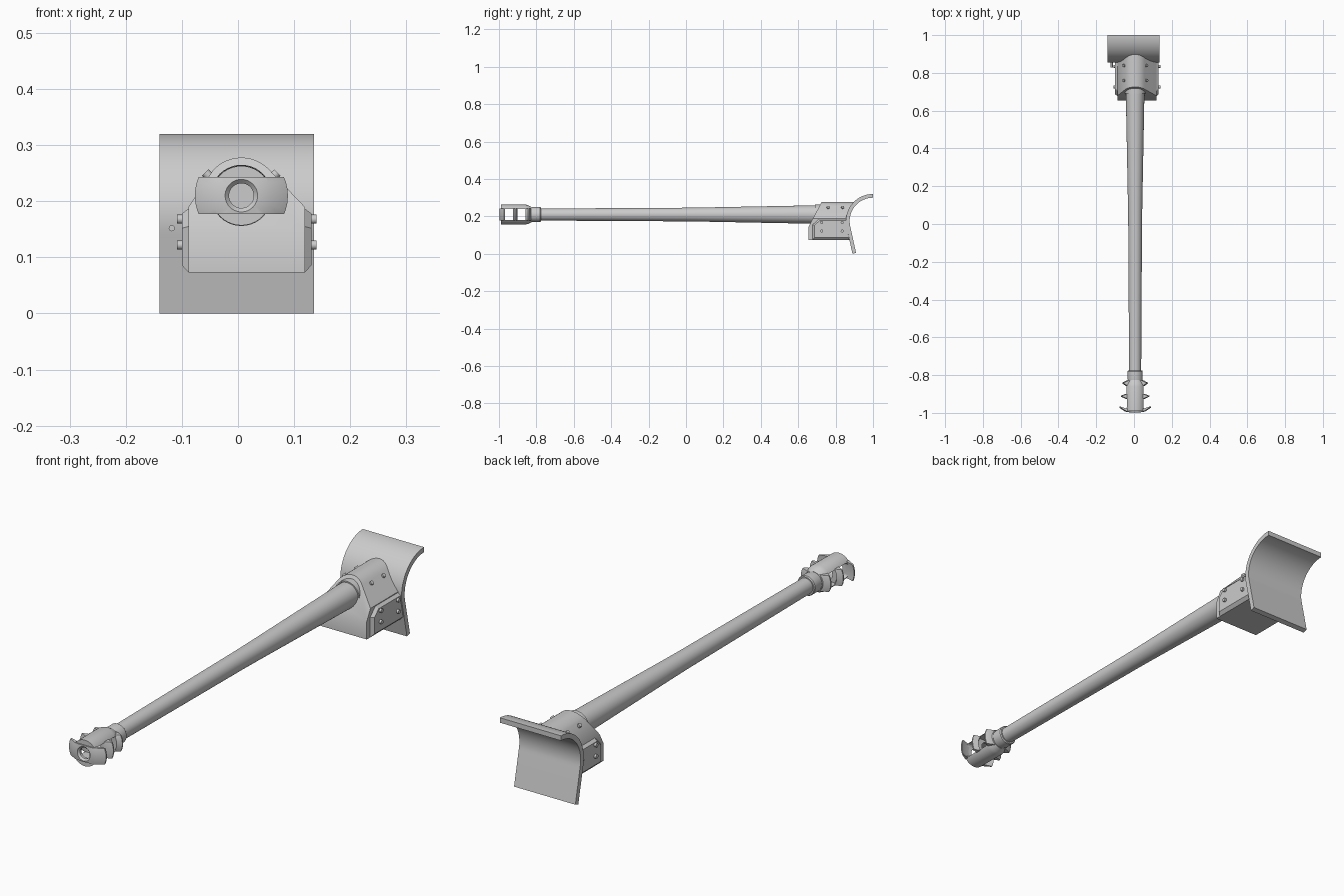
import bpy, bmesh, math
from mathutils import Vector, Matrix

if "Cube" in bpy.data.objects:
    bpy.data.objects.remove(bpy.data.objects["Cube"])

AX, AZ = 0.006, 0.21          # barrel axis
grey = bpy.data.materials.new("plain grey")
grey.diffuse_color = (0.6, 0.6, 0.6, 1)
grey.use_nodes = True
grey.node_tree.nodes["Principled BSDF"].inputs["Base Color"].default_value = grey.diffuse_color


def finish(name, bm, smooth=True):
    bmesh.ops.recalc_face_normals(bm, faces=bm.faces)
    me = bpy.data.meshes.new(name)
    bm.to_mesh(me)
    bm.free()
    me.materials.append(grey)
    ob = bpy.data.objects.new(name, me)
    bpy.context.collection.objects.link(ob)
    bpy.ops.object.select_all(action='DESELECT')
    ob.select_set(True)
    bpy.context.view_layer.objects.active = ob
    if smooth:
        bpy.ops.object.shade_smooth_by_angle(angle=math.radians(35))
    return ob


def lathe(name, prof, closed=False, clip=None, n=40):
    """Revolve (y, radius) points about the barrel axis; clip trims it flat above and below."""
    bm = bmesh.new()
    rings = []
    for y, r in prof:
        rings.append([bm.verts.new((AX + r * math.cos(2 * math.pi * i / n), y,
                                    AZ + r * math.sin(2 * math.pi * i / n))) for i in range(n)])
    pairs = list(zip(rings, rings[1:]))
    if closed:
        pairs.append((rings[-1], rings[0]))
    else:
        bm.faces.new(rings[0])
        bm.faces.new(rings[-1])
    for a, b in pairs:
        for i in range(n):
            bm.faces.new((a[i], a[(i + 1) % n], b[(i + 1) % n], b[i]))
    if clip:
        for s in (1, -1):
            res = bmesh.ops.bisect_plane(bm, geom=bm.verts[:] + bm.edges[:] + bm.faces[:],
                                         plane_co=(0, 0, AZ + s * clip), plane_no=(0, 0, s),
                                         clear_outer=True)
            cut = [e for e in res['geom_cut'] if isinstance(e, bmesh.types.BMEdge)]
            bmesh.ops.edgeloop_fill(bm, edges=cut)
    return finish(name, bm)


def loft(name, a, b, smooth=True):
    """Closed solid between two matching outlines."""
    bm = bmesh.new()
    va, vb = [bm.verts.new(p) for p in a], [bm.verts.new(p) for p in b]
    bm.faces.new(va)
    bm.faces.new(vb)
    for i in range(len(a)):
        j = (i + 1) % len(a)
        bm.faces.new((va[i], va[j], vb[j], vb[i]))
    return finish(name, bm, smooth)


def bolt(name, pos, direction, r=0.008, h=0.014):
    d = Vector(direction).normalized()
    bm = bmesh.new()
    bmesh.ops.create_cone(bm, cap_ends=True, segments=12, radius1=r, radius2=r, depth=h,
                          matrix=Matrix.Translation(pos) @ d.to_track_quat('Z', 'Y').to_matrix().to_4x4())
    return finish(name, bm)


# Barrel and collar
lathe("barrel", [(-0.83, 0.031), (-0.78, 0.032), (0.0, 0.0365), (0.1, 0.038), (0.78, 0.051)])
lathe("collar", [(-0.835, 0.037), (-0.818, 0.04), (-0.78, 0.04), (-0.776, 0.037),
                 (-0.776, 0.026), (-0.835, 0.026)], closed=True)

# Muzzle brake body with side openings
brake = lathe("muzzle_brake", [(-0.99, 0.053), (-0.86, 0.054), (-0.845, 0.05), (-0.825, 0.04),
                               (-0.825, 0.024), (-0.99, 0.024)], closed=True)
bm = bmesh.new()
bmesh.ops.create_cube(bm, size=1, matrix=Matrix.Translation((AX, -0.915, AZ))
                      @ Matrix.Diagonal((0.3, 0.128, 0.06, 1)))
bmesh.ops.bevel(bm, geom=[e for e in bm.edges if abs(e.verts[0].co.x - e.verts[1].co.x) > 0.1],
                offset=0.012, segments=3, affect='EDGES', profile=0.5)
cutter = finish("opening_cutter", bm, False)
cutter.hide_render = True
cutter.hide_viewport = True
mod = brake.modifiers.new("openings", 'BOOLEAN')
mod.operation = 'DIFFERENCE'
mod.solver = 'EXACT'
mod.object = cutter

# Baffles, trimmed flat above and below
lathe("front_baffle", [(-0.99, 0.022), (-0.997, 0.029), (-0.993, 0.053), (-0.973, 0.083),
                       (-0.967, 0.083), (-0.978, 0.053), (-0.98, 0.022)], True, 0.033)
lathe("middle_baffle", [(-0.922, 0.024), (-0.926, 0.05), (-0.914, 0.075), (-0.909, 0.075),
                        (-0.9, 0.052), (-0.912, 0.045), (-0.912, 0.024)], True, 0.033)
lathe("rear_baffle", [(-0.854, 0.024), (-0.857, 0.05), (-0.845, 0.067), (-0.84, 0.067),
                      (-0.828, 0.045), (-0.828, 0.024)], True, 0.033)

# Curved shield: arc running into a straight lower skirt
CY, CZ, R, T = 1.0, 0.175, 0.145, 0.02
angles = [math.radians(90 + 105 * i / 24) for i in range(25)]
outer = [(CY + R * math.cos(a), CZ + R * math.sin(a)) for a in angles] + [(0.89, 0.0)]
inner = [(CY + (R - T) * math.cos(a), CZ + (R - T) * math.sin(a)) for a in angles] + [(0.909, 0.006)]
section = outer + inner[::-1]
loft("shield", [(-0.14, y, z) for y, z in section], [(0.135, y, z) for y, z in section])


# Gun housing: box below, round top around the barrel, sloped front, back fitted to the shield
def front_y(z):
    return 0.655 + max(0, z - 0.145) * 0.53


def back_y(z):
    if z < 0.14:
        return 0.868 + (0.137 - z) * 0.27
    return CY - math.sqrt(R * R - (z - CZ) ** 2) + 0.008


L, RT, RR = -0.088, 0.119, 0.068
arc = [(AX + RR * math.cos(math.radians(a)), AZ + RR * math.sin(math.radians(a)))
       for a in range(42, 139, 8)]
lower = [(L, 0.145), (L, 0.073), (RT, 0.073), (RT, 0.145)]
upper = [(RT, 0.19)] + arc + [(L, 0.19)]
ring = lower + upper
bm = bmesh.new()
fv = [bm.verts.new((x, front_y(z), z)) for x, z in ring]
bv = [bm.verts.new((x, back_y(z), z)) for x, z in ring]
bm.faces.new(fv[:4])
bm.faces.new([fv[0]] + fv[3:])
bmesh.ops.triangulate(bm, faces=[bm.faces.new(bv)])
for i in range(len(ring)):
    j = (i + 1) % len(ring)
    bm.faces.new((fv[i], fv[j], bv[j], bv[i]))
finish("housing", bm)

# Rim where the barrel enters the housing
lathe("barrel_rim", [(0.69, 0.05), (0.69, 0.055), (0.75, 0.055), (0.75, 0.05)], closed=True)

# Side plates with chamfered edges
base = [(0.677, 0.073), (0.677, 0.155), (0.71, 0.187), (0.862, 0.187), (0.862, 0.14), (0.872, 0.073)]
face = [(0.687, 0.086), (0.687, 0.152), (0.714, 0.178), (0.86, 0.178), (0.86, 0.14), (0.87, 0.086)]
for side, x0, x1 in (("left", L, -0.1), ("right", RT, 0.131)):
    loft(side + "_plate", [(x0, y, z) for y, z in base], [(x1, y, z) for y, z in face], False)
    s = 1 if x1 > 0 else -1
    for y in (0.725, 0.835):
        for z in (0.122, 0.168):
            bolt(side + "_plate_bolt", (x1 + s * 0.002, y, z), (s, 0, 0))
    for y in (0.76, 0.838):
        bolt(side + "_top_bolt", (AX + s * 0.06, y, 0.247), (s, 0, 1), 0.008, 0.012)

# Small peg on the shield
bolt("shield_peg", (-0.118, 0.845, 0.152), (0, -1, 0), 0.0055, 0.035)
